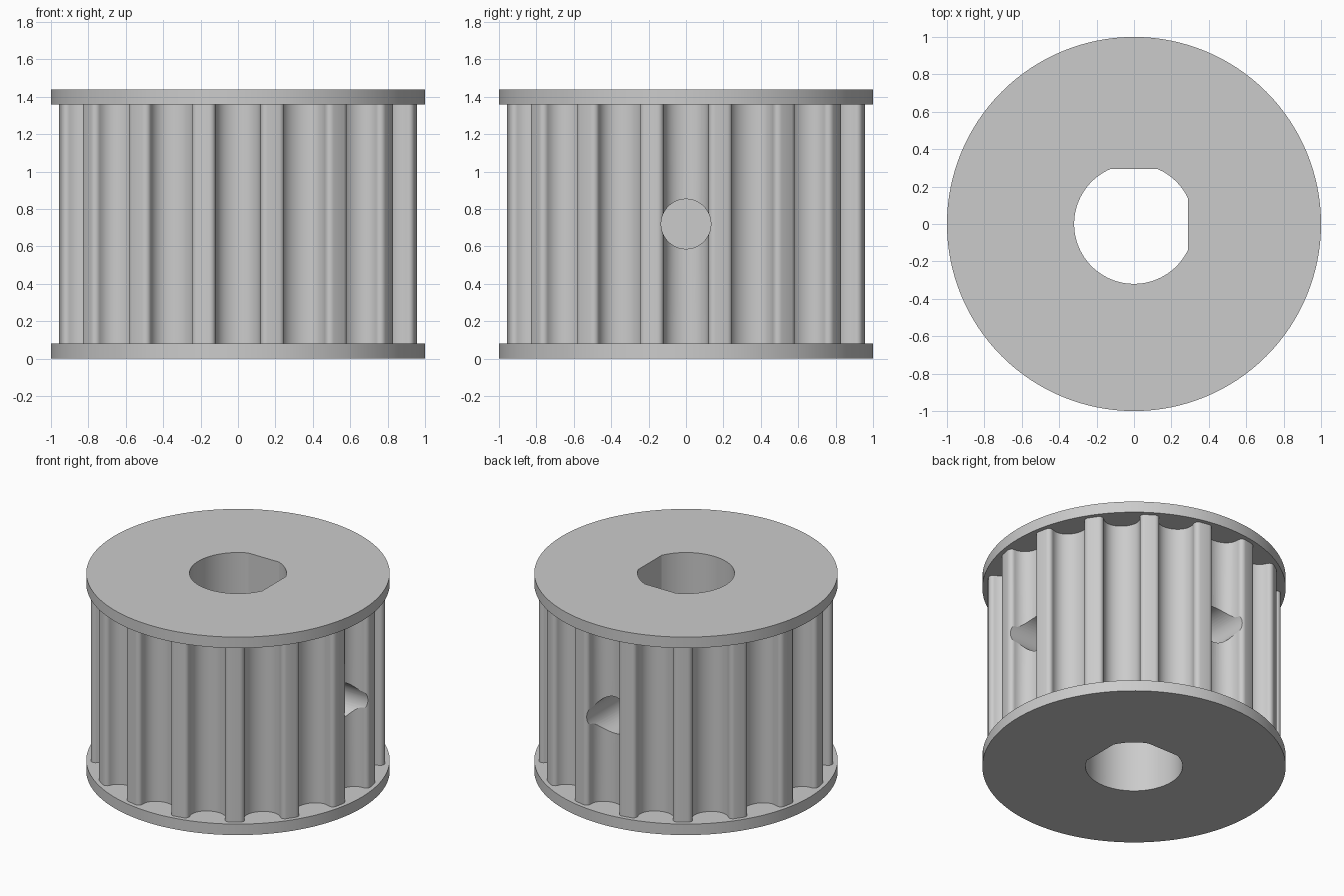
import bpy, bmesh, math
from math import sin, cos, pi, radians
from mathutils import Matrix

if "Cube" in bpy.data.objects:
    bpy.data.objects.remove(bpy.data.objects["Cube"])

HEIGHT, RIM, TEETH = 1.44, 0.08, 16
BODY_R = 0.97      # radius over the tooth tips
BORE_R = 0.32
HOLE_R = 0.133

grey = bpy.data.materials.new("plain_grey")
grey.use_nodes = True
grey.diffuse_color = (0.6, 0.6, 0.6, 1)
grey.node_tree.nodes["Principled BSDF"].inputs["Base Color"].default_value = (0.6, 0.6, 0.6, 1)


def link(name, bm):
    bmesh.ops.recalc_face_normals(bm, faces=bm.faces)
    mesh = bpy.data.meshes.new(name)
    bm.to_mesh(mesh)
    bm.free()
    mesh.materials.append(grey)
    obj = bpy.data.objects.new(name, mesh)
    bpy.context.collection.objects.link(obj)
    return obj


def prism(name, outline, z0, z1):
    """Extrude a flat outline upward."""
    bm = bmesh.new()
    face = bm.faces.new([bm.verts.new((x, y, z0)) for x, y in outline])
    new = bmesh.ops.extrude_face_region(bm, geom=[face])["geom"]
    bmesh.ops.translate(bm, vec=(0, 0, z1 - z0),
                        verts=[v for v in new if isinstance(v, bmesh.types.BMVert)])
    return link(name, bm)


def circle(r, n):
    return [(r * cos(2 * pi * i / n), r * sin(2 * pi * i / n)) for i in range(n)]


def groove():
    """One groove as (sideways, depth): rounded lips and a round floor."""
    lip, floor = 0.035, 0.112
    half = [(floor + lip - lip * sin(t), lip - lip * cos(t))
            for t in (radians(15 * i) for i in range(7))]
    half += [(floor * cos(t), 0.041 + floor * sin(t))
             for t in (radians(10 * i) for i in range(10))]
    half = [(1.07 * u, d) for u, d in half]
    return [(-u, d) for u, d in half] + [(u, d) for u, d in half[-2::-1]]


def toothed_outline():
    points = []
    for k in range(TEETH):
        a = 2 * pi * k / TEETH
        for u, d in groove():
            # keep the lips on the tip circle
            r = math.sqrt(BODY_R ** 2 - u * u) - d
            points.append((r * cos(a) - u * sin(a), r * sin(a) + u * cos(a)))
    return points


def bore_outline():
    """Circle with a flat on the +x side and another on the +y side."""
    fx, fy = 0.29, 0.295
    ax, ay = math.acos(fx / BORE_R), math.acos(fy / BORE_R)
    spans = [(ax, pi / 2 - ay, 8), (pi / 2 + ay, 2 * pi - ax, 64)]
    return [(BORE_R * cos(s + (e - s) * i / n), BORE_R * sin(s + (e - s) * i / n))
            for s, e, n in spans for i in range(n + 1)]


def cut(obj, cutter):
    mod = obj.modifiers.new("cut", 'BOOLEAN')
    mod.operation, mod.solver, mod.object = 'DIFFERENCE', 'EXACT', cutter
    bpy.context.view_layer.objects.active = obj
    bpy.ops.object.modifier_apply(modifier=mod.name)


# Toothed drum and the two rims
body = prism("toothed_body", toothed_outline(), RIM, HEIGHT - RIM)
bottom = prism("bottom_flange", circle(1, 128), 0, RIM)
top = prism("top_flange", circle(1, 128), HEIGHT - RIM, HEIGHT)
parts = [body, bottom, top]

# Shaft bore through everything
cutters = [prism("bore_cutter", bore_outline(), -0.2, HEIGHT + 0.2)]
for part in parts:
    cut(part, cutters[0])

# Screw holes facing +x and +y, ending just short of the bore
for name, turn in (("left_hole_cutter", 0), ("back_hole_cutter", pi / 2)):
    hole = prism(name, circle(HOLE_R, 48), 0.36, 1.2)
    hole.data.transform(Matrix.Translation((0, 0, HEIGHT / 2))
                        @ Matrix.Rotation(turn, 4, 'Z') @ Matrix.Rotation(pi / 2, 4, 'Y'))
    cut(body, hole)
    cutters.append(hole)

for c in cutters:
    bpy.data.objects.remove(c)

# Smooth rounds, crisp edges
bpy.ops.object.select_all(action='DESELECT')
for part in parts:
    part.select_set(True)
bpy.context.view_layer.objects.active = body
bpy.ops.object.shade_smooth_by_angle(angle=radians(20))
